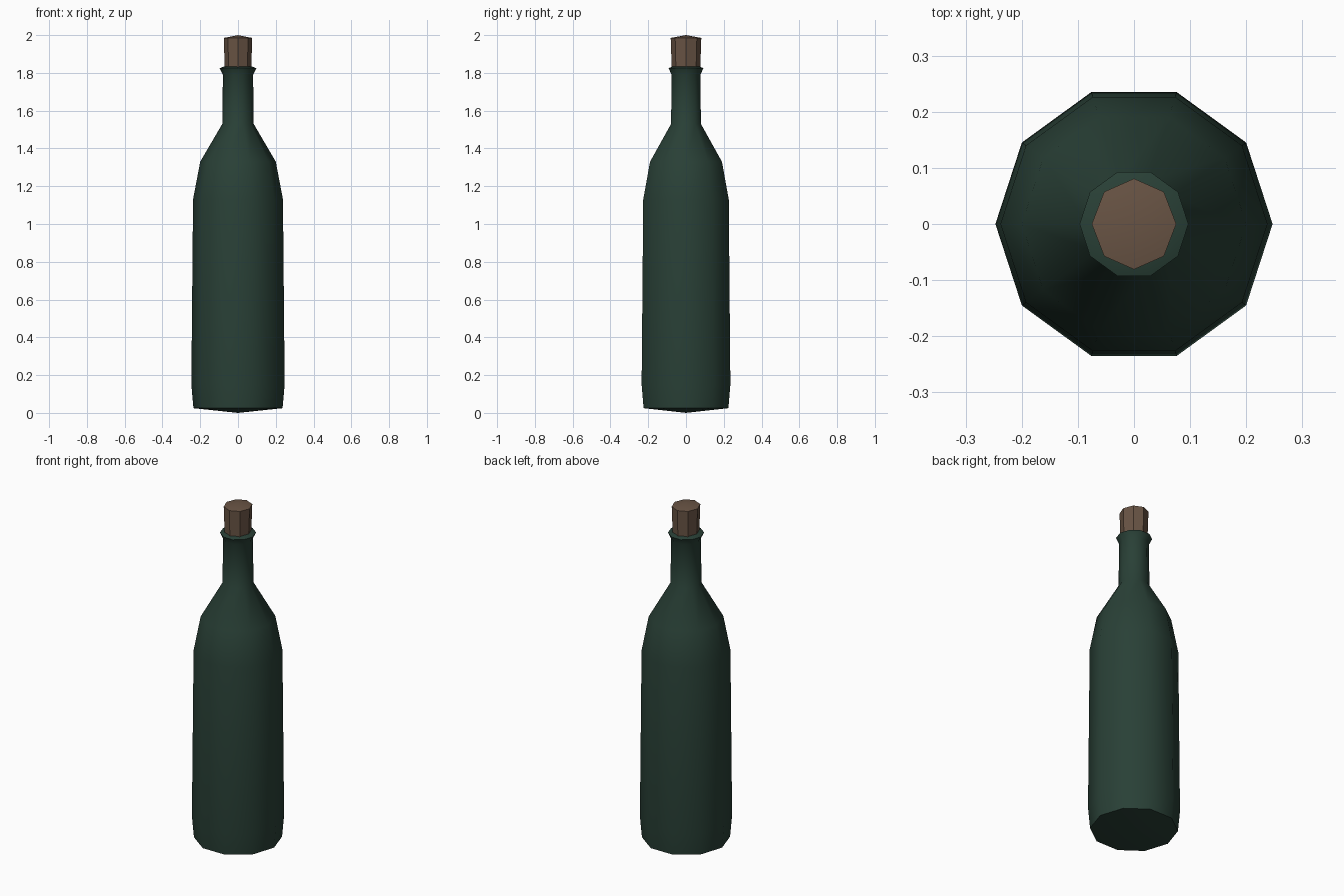
import bpy, bmesh, math

cube = bpy.data.objects.get("Cube")
if cube:
    bpy.data.objects.remove(cube, do_unlink=True)


def make_material(name, colour):
    mat = bpy.data.materials.new(name)
    mat.use_nodes = True
    mat.diffuse_color = (*colour, 1)
    mat.node_tree.nodes["Principled BSDF"].inputs["Base Color"].default_value = (*colour, 1)
    return mat


def lathe(name, profile, sides, mat, x_scale=1.0):
    """Spin (radius, height) points around z; a zero radius closes an end."""
    bm = bmesh.new()
    rings = []
    for r, z in profile:
        if r == 0:
            rings.append([bm.verts.new((0, 0, z))] * sides)
        else:
            angles = [math.tau * i / sides for i in range(sides)]
            rings.append([bm.verts.new((r * math.cos(a) * x_scale, r * math.sin(a), z))
                          for a in angles])
    for low, high in zip(rings, rings[1:]):
        for i in range(sides):
            j = (i + 1) % sides
            corners = dict.fromkeys((low[i], low[j], high[j], high[i]))
            bm.faces.new(list(corners))
    bmesh.ops.recalc_face_normals(bm, faces=bm.faces)
    mesh = bpy.data.meshes.new(name)
    bm.to_mesh(mesh)
    bm.free()
    mesh.materials.append(mat)
    obj = bpy.data.objects.new(name, mesh)
    bpy.context.collection.objects.link(obj)
    bpy.ops.object.select_all(action="DESELECT")
    obj.select_set(True)
    bpy.context.view_layer.objects.active = obj
    bpy.ops.object.shade_smooth_by_angle(angle=math.radians(40))
    return obj


glass = make_material("dark green glass", (0.022, 0.051, 0.037))
cork = make_material("brown cork", (0.14, 0.088, 0.058))

# Bottle: shallow pointed base, body, shoulder, neck and flared lip
lathe("bottle", [
    (0, 0), (0.236, 0.025), (0.247, 0.15), (0.238, 1.13), (0.2, 1.33),
    (0.083, 1.53), (0.08, 1.79), (0.097, 1.825), (0.07, 1.835), (0, 1.835),
], 10, glass)

# Stopper with a slightly domed top
lathe("stopper", [
    (0, 1.78), (0.074, 1.78), (0.081, 1.985), (0, 2.0),
], 8, cork, x_scale=0.93)
